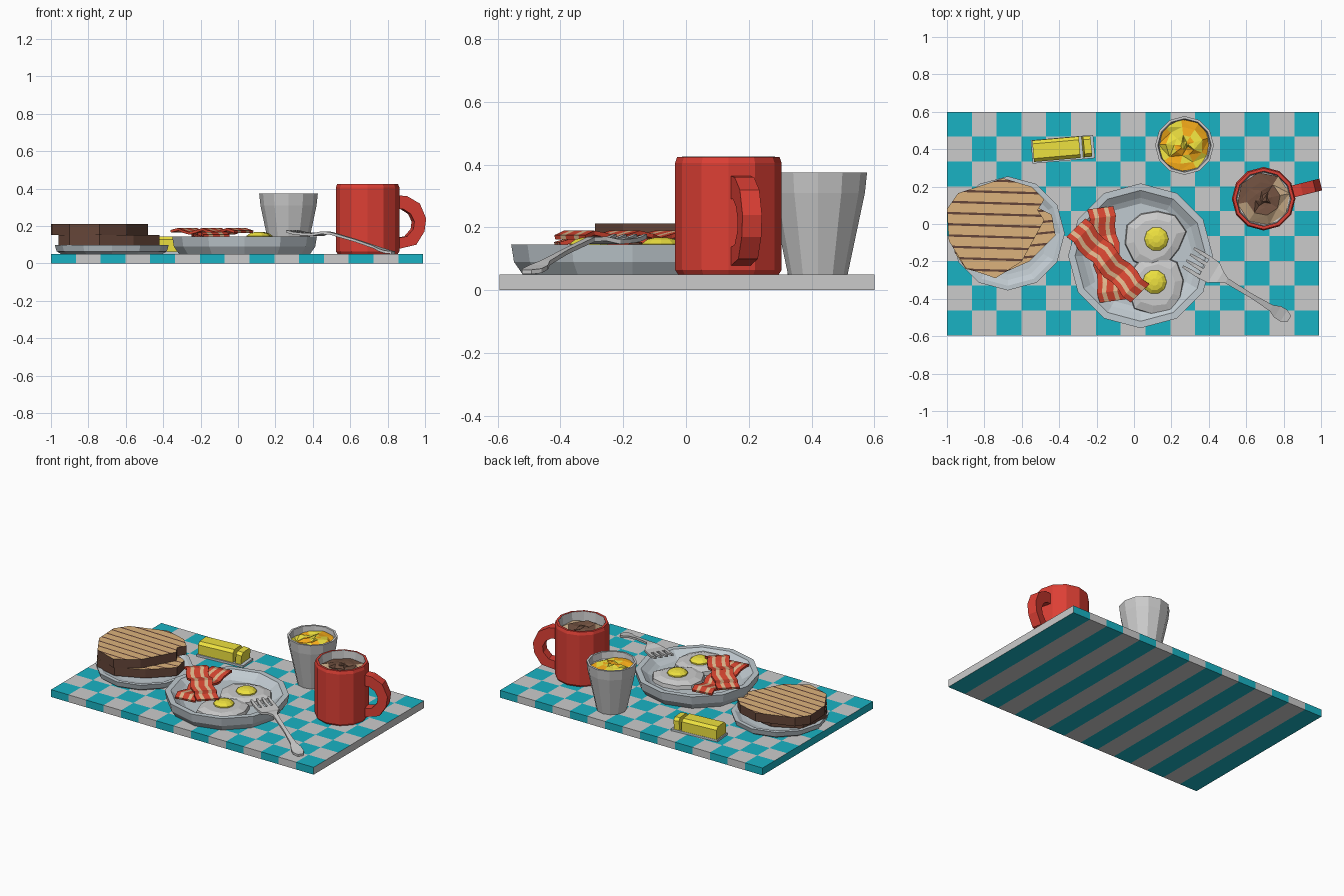
import bpy, bmesh, math, random
from mathutils import Vector

if "Cube" in bpy.data.objects:
    bpy.data.objects.remove(bpy.data.objects["Cube"])

random.seed(4)
COL = dict(teal=(.01, .45, .55), plate=(.53, .59, .63), red=(.72, .05, .035), tan=(.72, .45, .2),
           crust=(.13, .06, .04), yellow=(.85, .75, .05), orange=(.9, .4, .01), coffee=(.16, .08, .05),
           cream=(.6, .42, .25), white=(.8, .8, .8), meat=(.68, .06, .03), fat=(.75, .48, .27))
MAT = {}
for k, c in COL.items():
    MAT[k] = bpy.data.materials.new(k)
    MAT[k].diffuse_color = (*c, 1)


def finish(name, bm, mats=(), loc=(0, 0, 0), rot=0.0, normals=True):
    if normals:
        bmesh.ops.recalc_face_normals(bm, faces=bm.faces)
    me = bpy.data.meshes.new(name)
    bm.to_mesh(me)
    bm.free()
    for m in mats:
        me.materials.append(MAT[m])
    ob = bpy.data.objects.new(name, me)
    ob.location, ob.rotation_euler.z = loc, rot
    bpy.context.collection.objects.link(ob)
    return ob


def lathe(name, prof, centre, mats=(), n=12, start=0.0, wobble=0.0, zjit=0.0, pick=None, cap=True):
    """Revolve (radius, z) points; pick(ring, side) returns the material index."""
    bm = bmesh.new()
    w = [1 + random.uniform(-wobble, wobble) for _ in range(n)]
    rings = []
    for r, z in prof:
        rings.append([bm.verts.new((r * w[i] * math.cos(start + math.tau * i / n),
                                    r * w[i] * math.sin(start + math.tau * i / n),
                                    z + random.uniform(-zjit, zjit))) for i in range(n)])
    for k in range(len(prof) - 1):
        for i in range(n):
            j = (i + 1) % n
            f = bm.faces.new((rings[k][i], rings[k][j], rings[k + 1][j], rings[k + 1][i]))
            f.material_index = pick(k, i) if pick else 0
    bm.faces.new(rings[-1]).material_index = pick(len(prof) - 1, 0) if pick else 0
    if cap:
        bm.faces.new(rings[0]).material_index = pick(0, 0) if pick else 0
    if zjit:
        bmesh.ops.triangulate(bm, faces=bm.faces)
    return finish(name, bm, mats, (*centre, 0))


def cut(bm, co, no):
    bmesh.ops.bisect_plane(bm, geom=bm.verts[:] + bm.edges[:] + bm.faces[:], plane_co=co, plane_no=no)


def box(name, size, loc, rot=0, mats=(), bevel=0.0):
    bm = bmesh.new()
    bmesh.ops.create_cube(bm, size=1)
    bmesh.ops.scale(bm, vec=size, verts=bm.verts)
    if bevel:
        top = [e for e in bm.edges if all(v.co.z > 0 for v in e.verts) and abs(e.verts[0].co.x - e.verts[1].co.x) > .01]
        bmesh.ops.bevel(bm, geom=top, offset=bevel, segments=1, affect='EDGES')
    return finish(name, bm, mats, loc, rot)


# Checked cloth slab: 15 x 9 squares, striped underneath
bm = bmesh.new()
bmesh.ops.create_cube(bm, size=1)
bmesh.ops.scale(bm, vec=(1.99, 1.195, .05), verts=bm.verts)
bmesh.ops.translate(bm, vec=(-.005, .0025, .025), verts=bm.verts)
sx, sy = 1.99 / 15, 1.195 / 9
for i in range(1, 15):
    cut(bm, (-1 + i * sx, 0, 0), (1, 0, 0))
for j in range(1, 9):
    cut(bm, (0, -.595 + j * sy, 0), (0, 1, 0))
bm.normal_update()
for f in bm.faces:
    c, nrm = f.calc_center_median(), f.normal
    i, j = int((c.x + 1) / sx), int((c.y + .595) / sy)
    f.material_index = (i + j) % 2 if nrm.z > .5 else i % 2
    if abs(nrm.x) > .5:
        f.material_index = int(nrm.x > 0)
finish("checked_cloth", bm, ("teal", "white"))

# Plates
lathe("main_plate", [(.35, .05), (.378, .09), (.387, .145), (.35, .145), (.31, .115), (.28, .10)],
      (.035, -.17), ("plate",))
lathe("toast_plate", [(.27, .05), (.295, .065), (.305, .10), (.28, .10), (.25, .085), (.22, .08)],
      (-.675, -.05), ("plate",))


# Toast slices with grill lines cut across the faces
def toast(name, pts, z0, z1, slope):
    bm = bmesh.new()
    f = bm.faces.new([bm.verts.new((x, y, z0)) for x, y in pts])
    ret = bmesh.ops.extrude_face_region(bm, geom=[f])
    bmesh.ops.translate(bm, vec=(0, 0, z1 - z0), verts=[g for g in ret['geom'] if isinstance(g, bmesh.types.BMVert)])
    no = Vector((-slope, 1, 0)).normalized()
    lines = [-.25 + .06 * k for k in range(9)]
    for y in lines:
        for d in (-.006, .006):
            cut(bm, (-.7, y + d, 0), no)
    bmesh.ops.recalc_face_normals(bm, faces=bm.faces)
    for f in bm.faces:
        d = (f.calc_center_median() - Vector((-.7, 0, 0))).dot(no) / no.y
        dark = any(abs(d - y) < .007 for y in lines)
        f.material_index = 1 if abs(f.normal.z) < .5 or dark else 0
    return finish(name, bm, ("tan", "crust"))


toast("lower_toast", [(-.96, -.15), (-.9, -.24), (-.74, -.28), (-.56, -.2), (-.42, -.06), (-.44, .05),
                      (-.58, .12), (-.75, .15), (-.93, .06)], .095, .153, .1)
toast("upper_toast", [(-.99, -.09), (-.9, -.235), (-.74, -.29), (-.6, -.2), (-.48, .02), (-.515, .075),
                      (-.48, .13), (-.55, .2), (-.7, .245), (-.94, .165), (-1, .08)], .153, .212, -.03)

# Fried eggs
for name, c, yolk in (("upper_egg", (.11, -.075), (.12, -.08)), ("lower_egg", (.115, -.33), (.11, -.31))):
    lathe(name + "_white", [(.16, .10), (.155, .125), (.11, .14)], c, ("white",), 10, .2, wobble=.1)
    lathe(name + "_yolk", [(.066, .13), (.064, .148), (.045, .162), (.02, .168)], yolk, ("yellow",), 10)


# Wavy bacon rashers
def bacon(name, a, b, z):
    a, b = Vector(a), Vector(b)
    side = (b - a).normalized().orthogonal()
    bm, rows, n = bmesh.new(), [], 10
    for i in range(n + 1):
        p = a.lerp(b, i / n) + side * .008 * math.sin(i * 1.9)
        zz = z + .011 * math.sin(i * 1.6)
        rows.append([bm.verts.new((*(p + side * v), zz)) for v in (-.07, -.043, -.02, .018, .04, .07)])
    for r, s in zip(rows, rows[1:]):
        for k in range(5):
            bm.faces.new((r[k], s[k], s[k + 1], r[k + 1])).material_index = k % 2
    ob = finish(name, bm, ("meat", "fat"))
    m = ob.modifiers.new("thick", 'SOLIDIFY')
    m.thickness, m.offset = .014, 0


bacon("under_rasher", (-.18, .085), (-.115, -.41), .15)
bacon("over_rasher", (-.31, -.02), (.03, -.37), .172)

# Butter on its dish
rot = math.radians(5)
box("butter_dish", (.335, .125, .014), (-.38, .4, .057), rot, ("plate",))
box("butter_block", (.25, .115, .085), (-.415, .4, .103), rot, ("yellow",), .018)
slice_ob = box("butter_slice", (.04, .112, .08), (-.252, .414, .102), rot, ("yellow",), .018)
slice_ob.rotation_euler.y = math.radians(6)

# Glass of juice
lathe("glass", [(.095, .05), (.15, .31), (.157, .375), (.143, .375), (.137, .33), (.09, .30)], (.27, .42), ("white",))
lathe("juice", [(.142, .335), (.10, .345), (.055, .35), (.02, .35)], (.27, .42), ("orange", "yellow"), 9, .3,
      zjit=.014, pick=lambda k, i: int(random.random() < .45), cap=False)

# Mug, coffee and handle
MC = Vector((.693, .135))
lathe("mug", [(.16, .05), (.17, .065), (.17, .405), (.163, .425), (.147, .425)], MC, ("red",)).data.polygons[-2]
lathe("mug_lining", [(.148, .426), (.142, .36), (.1, .35)], MC, ("white",), cap=False)
bpy.data.objects["mug"].data.update()
bm = bmesh.new()  # open the mug's mouth
bm.from_mesh(bpy.data.objects["mug"].data)
bmesh.ops.delete(bm, geom=[f for f in bm.faces if len(f.verts) > 4 and f.calc_center_median().z > .4], context='FACES')
bm.to_mesh(bpy.data.objects["mug"].data)
bm.free()
lathe("coffee", [(.143, .37), (.09, .385), (.045, .385), (.02, .385)], MC, ("coffee", "cream"), 8, .2, zjit=.01,
      pick=lambda k, i: int(k == 0 and i in (0, 4, 5, 6, 7)), cap=False)

bm, secs = bmesh.new(), []
outer = [(.15, .365), (.21, .36), (.28, .32), (.315, .24), (.305, .17), (.26, .10), (.15, .075)]
inner = [(.15, .29), (.19, .29), (.23, .265), (.25, .225), (.245, .185), (.21, .145), (.15, .135)]
for o, i in zip(outer, inner):
    secs.append([bm.verts.new((p[0], y, p[1])) for p, y in ((o, -.032), (o, .032), (i, .032), (i, -.032))])
for s, t in zip(secs, secs[1:]):
    for k in range(4):
        bm.faces.new((s[k], s[(k + 1) % 4], t[(k + 1) % 4], t[k]))
bm.faces.new(secs[0])
bm.faces.new(secs[-1])
finish("mug_handle", bm, ("red",), (*MC, 0), math.radians(14))


# Fork: flat bars through (along, half width, height) stations
def bar(bm, st, v0=0.0, th=.014):
    rows = [[bm.verts.new((u, v0 + s * w, z + d)) for s, d in ((-1, 0), (1, 0), (1, th), (-1, th))] for u, w, z in st]
    for r, s in zip(rows, rows[1:]):
        for k in range(4):
            bm.faces.new((r[k], r[(k + 1) % 4], s[(k + 1) % 4], s[k]))
    bm.faces.new(rows[0])
    bm.faces.new(rows[-1])


bm = bmesh.new()
bar(bm, [(.10, .067, .15), (.16, .062, .147), (.20, .035, .157), (.24, .015, .155), (.40, .012, .115),
         (.52, .018, .08), (.56, .035, .066), (.60, .036, .055), (.633, .018, .051)])
for v in (-.057, -.019, .019, .057):
    bar(bm, [(0, .006, .165), (.05, .01, .154), (.10, .01, .15)], v)
finish("fork", bm, ("white",), (.29, -.178, 0), math.radians(-31.4))

for m in bpy.data.materials:
    if m.users and not m.is_grease_pencil:
        m.use_nodes = True
        m.node_tree.nodes["Principled BSDF"].inputs["Base Color"].default_value = m.diffuse_color
